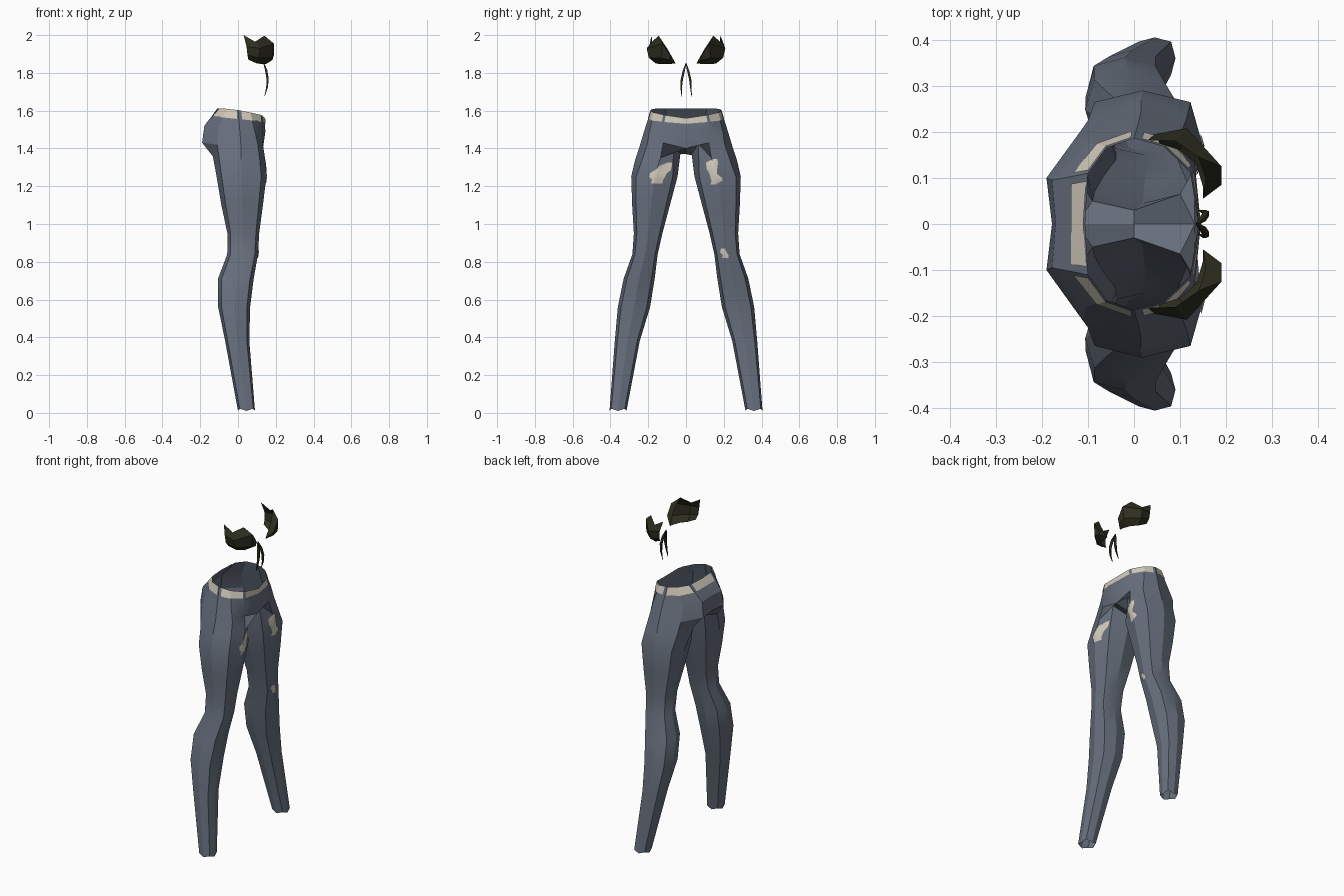
import bpy, bmesh, math
from mathutils import Vector
from mathutils.bvhtree import BVHTree

if "Cube" in bpy.data.objects:
    bpy.data.objects.remove(bpy.data.objects["Cube"])


def mat(name, rgb):
    m = bpy.data.materials.new(name)
    m.diffuse_color = (*rgb, 1)
    m.use_nodes = True
    m.node_tree.nodes["Principled BSDF"].inputs["Base Color"].default_value = m.diffuse_color
    return m


DENIM = mat("denim blue", (0.135, 0.16, 0.205))
CREAM = mat("worn cream", (0.64, 0.59, 0.50))
OLIVE = mat("dark olive", (0.026, 0.026, 0.014))


def finish(name, verts, faces, material, angle=25, mirror=False):
    """Make an object; optionally weld a copy mirrored across y = 0."""
    bm = bmesh.new()
    for s in ((1, -1) if mirror else (1,)):
        vs = [bm.verts.new((x, y * s, z)) for x, y, z in verts]
        for f in faces:
            bm.faces.new([vs[i] for i in (f if s > 0 else reversed(f))])
    bmesh.ops.remove_doubles(bm, verts=bm.verts, dist=0.0005)
    bmesh.ops.recalc_face_normals(bm, faces=bm.faces)
    me = bpy.data.meshes.new(name)
    bm.to_mesh(me)
    bm.free()
    me.materials.append(material)
    ob = bpy.data.objects.new(name, me)
    bpy.context.collection.objects.link(ob)
    bpy.ops.object.select_all(action='DESELECT')
    ob.select_set(True)
    bpy.context.view_layer.objects.active = ob
    bpy.ops.object.shade_smooth_by_angle(angle=math.radians(angle))
    return ob


def grid_faces(rows, cols, start=0, wrap=False):
    out = []
    for r in range(rows - 1):
        for c in range(cols if wrap else cols - 1):
            a, b = start + r * cols + c, start + r * cols + (c + 1) % cols
            out.append((a, b, b + cols, a + cols))
    return out


# Trousers, +y half. Hip rings run from centre front round the side to centre back
waist = [(.14, 0, 1.56), (.122, .112, 1.577), (.065, .168, 1.59), (.0, .186, 1.603),
         (-.06, .165, 1.61), (-.1, .11, 1.612), (-.106, 0, 1.612)]
hip = [(.145, 0, 1.49), (.132, .13, 1.49), (.09, .195, 1.49), (.01, .222, 1.49),
       (-.105, .18, 1.50), (-.178, .095, 1.52), (-.17, 0, 1.52)]
seat = [(.132, 0, 1.40), (.13, .12, 1.43), (.105, .205, 1.42), (.015, .243, 1.42),
        (-.11, .21, 1.42), (-.19, .10, 1.43), (-.178, 0, 1.43)]
verts = waist + hip + seat
faces = grid_faces(3, 7)

# Crotch strip on the centre line, then the top ring of the leg
verts += [(0, 0, 1.37), (-.125, 0, 1.385)]
verts += [(.015, .272, 1.33), (.115, .232, 1.34), (.143, .135, 1.35), (.10, .065, 1.425),
          (0, .03, 1.37), (-.09, .05, 1.36), (-.133, .115, 1.358), (-.10, .225, 1.35)]
L = 23
faces += [(14, 15, L + 2, L + 3), (15, 16, L + 1, L + 2), (16, 17, L, L + 1),
          (17, 18, L + 7, L), (18, 19, L + 6, L + 7), (19, 22, L + 5, L + 6),
          (19, 20, 22), (14, L + 3, L + 4, 21), (21, L + 4, L + 5, 22)]

# Leg sections: height, inner y, outer y, back x, front x
sections = [(1.25, .045, .29, -.113, .15), (1.10, .085, .285, -.088, .132),
            (.95, .125, .276, -.056, .112), (.84, .15, .284, -.057, .106),
            (.71, .166, .33, -.106, .083), (.56, .19, .361, -.105, .064),
            (.38, .245, .377, -.068, .06), (.01, .315, .405, 0, .09)]
for z, yi, yo, xb, xf in sections:
    for k in range(8):
        a = k * math.pi / 4
        f = 1.12 if k % 2 else 1.0
        verts.append(((xb + xf) / 2 + f * math.sin(a) * (xf - xb) / 2,
                      (yi + yo) / 2 + f * math.cos(a) * (yo - yi) / 2,
                      z + (.012 if z < .1 and k % 2 else 0)))
faces += grid_faces(len(sections) + 1, 8, L, True)
trousers = finish("trousers", verts, faces, DENIM, 25, True)

# Worn waistband: thin plates just outside the top ring, with gaps between them
bv, bf = [], []
for i, a, b in [(0, 0, .93), (1, .1, 1), (2, 0, .75), (3, .1, 1), (4, 0, .93), (5, .18, 1)]:
    n = len(bv)
    for t, d in ((a, 0), (b, 0), (b, .42), (a, .42)):
        top = Vector(waist[i]).lerp(Vector(waist[i + 1]), t)
        low = Vector(hip[i]).lerp(Vector(hip[i + 1]), t)
        p = top.lerp(low, d)
        out = Vector((p.x - .01, p.y, 0)).normalized() * .004
        bv.append(tuple(p + out))
    bf.append((n, n + 1, n + 2, n + 3))
finish("worn_waistband", bv, bf, CREAM, 25, True)

# Worn patches laid on the front of the legs: rows of (z, left y, right y)
tree = BVHTree.FromObject(trousers, bpy.context.evaluated_depsgraph_get())


def patch(name, rows, cols=7):
    pv = []
    for z, y0, y1 in rows:
        for c in range(cols):
            y = y0 + (y1 - y0) * c / (cols - 1)
            hit = tree.ray_cast(Vector((1, y, z)), Vector((-1, 0, 0)))[0]
            pv.append(((hit.x if hit else .1) + .004, y, z))
    finish(name, pv, grid_faces(len(rows), cols), CREAM)


patch("thigh_patch_right", [(1.325, -.10, -.075), (1.31, -.14, -.075), (1.285, -.165, -.08),
                            (1.27, -.19, -.10), (1.25, -.195, -.11), (1.235, -.18, -.12),
                            (1.215, -.185, -.125)])
patch("thigh_patch_left", [(1.345, .145, .165), (1.325, .105, .17), (1.29, .11, .165),
                           (1.265, .125, .165), (1.245, .13, .19), (1.23, .135, .195),
                           (1.21, .13, .16)])
patch("knee_patch", [(.87, .185, .205), (.85, .18, .215), (.835, .195, .225),
                     (.82, .19, .225)])

# Top: pair of curved cups, rows from upper edge to lower edge
cup = [(.03, .182, 2.0), (.09, .18, 1.965), (.14, .145, 1.997), (.155, .10, 1.93), (.15, .055, 1.85),
       (.045, .195, 1.94), (.115, .208, 1.93), (.19, .125, 1.955), (.19, .085, 1.895), (.15, .055, 1.85),
       (.05, .192, 1.895), (.11, .197, 1.88), (.183, .13, 1.88), (.182, .085, 1.868), (.15, .055, 1.85),
       (.055, .175, 1.87), (.10, .16, 1.85), (.135, .13, 1.846), (.15, .08, 1.848), (.15, .055, 1.85)]
cf = []
for a, b, c, d in grid_faces(4, 5):
    cf.append((a, b, d) if b % 5 == 4 else (a, b, c, d))
finish("cups", cup, cf, OLIVE, 25, True)

# Two hanging tie strings, tapered tubes
for s, name in ((1, "tie_string_left"), (-1, "tie_string_right")):
    path = [(.137, 0, 1.85, .4), (.15, .012, 1.81, 1), (.157, .022, 1.765, 1),
            (.153, .026, 1.72, .7), (.14, .03 if s > 0 else .022, 1.675, .15)]
    cu = bpy.data.curves.new(name, 'CURVE')
    cu.dimensions = '3D'
    cu.bevel_depth = .008
    cu.bevel_resolution = 0
    sp = cu.splines.new('POLY')
    sp.points.add(len(path) - 1)
    for p, (x, y, z, r) in zip(sp.points, path):
        p.co = (x, y * s, z, 1)
        p.radius = r
    cu.materials.append(OLIVE)
    bpy.context.collection.objects.link(bpy.data.objects.new(name, cu))
